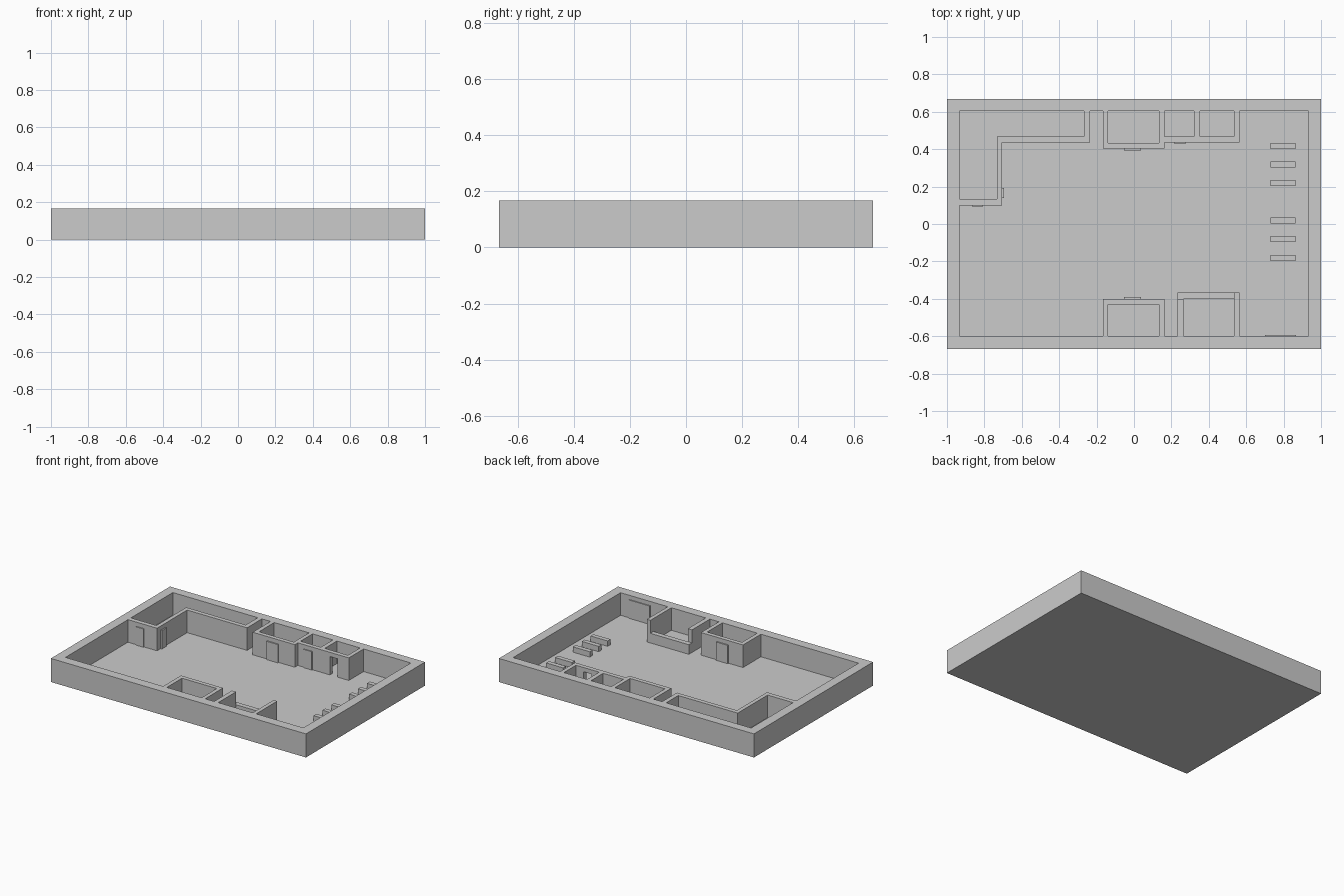
import bpy, bmesh

if "Cube" in bpy.data.objects:
    bpy.data.objects.remove(bpy.data.objects["Cube"])

H, FLOOR, DOOR_H = 0.167, 0.007, 0.137


def prism(name, outline, z0, z1):
    """Extrude a plan outline between two heights."""
    bm = bmesh.new()
    face = bm.faces.new([bm.verts.new((x, y, z0)) for x, y in outline])
    top = bmesh.ops.extrude_face_region(bm, geom=[face])["geom"]
    verts = [v for v in top if isinstance(v, bmesh.types.BMVert)]
    bmesh.ops.translate(bm, verts=verts, vec=(0, 0, z1 - z0))
    bmesh.ops.recalc_face_normals(bm, faces=bm.faces)
    mesh = bpy.data.meshes.new(name)
    bm.to_mesh(mesh)
    bm.free()
    obj = bpy.data.objects.new(name, mesh)
    bpy.context.collection.objects.link(obj)
    return obj


def box(name, x0, x1, y0, y1, z0, z1):
    return prism(name, [(x0, y0), (x1, y0), (x1, y1), (x0, y1)], z0, z1)


building = box("building_shell", -1, 1, -0.667, 0.667, 0, H)


def carve(cutter):
    mod = building.modifiers.new(cutter.name, "BOOLEAN")
    mod.operation = "DIFFERENCE"
    mod.solver = "EXACT"
    mod.object = cutter
    cutter.hide_render = True
    cutter.hide_set(True)
    bpy.context.view_layer.objects.active = building
    bpy.ops.object.modifier_apply(modifier=mod.name)
    bpy.data.objects.remove(cutter)


# Main hall, outlined around the room walls and the open service booth
hall = [(-0.933, -0.6), (-0.167, -0.6), (-0.167, -0.4), (0.163, -0.4),
        (0.163, -0.6), (0.233, -0.6), (0.233, -0.4), (0.265, -0.4),
        (0.265, -0.6), (0.535, -0.6), (0.535, -0.365), (0.563, -0.365),
        (0.563, -0.6), (0.933, -0.6), (0.933, 0.603), (0.563, 0.603),
        (0.563, 0.437), (0.163, 0.437), (0.163, 0.403), (-0.167, 0.403),
        (-0.167, 0.603), (-0.235, 0.603), (-0.235, 0.437), (-0.705, 0.437),
        (-0.705, 0.1), (-0.933, 0.1)]
carve(prism("hall_cutter", hall, FLOOR, 0.3))

# Enclosed rooms
corner_room = [(-0.933, 0.133), (-0.733, 0.133), (-0.733, 0.468),
               (-0.267, 0.468), (-0.267, 0.603), (-0.933, 0.603)]
carve(prism("corner_room_cutter", corner_room, FLOOR, 0.3))
for x0, x1, y0, y1 in [(-0.138, 0.135, 0.433, 0.603), (0.163, 0.322, 0.468, 0.603),
                       (0.353, 0.535, 0.468, 0.603), (-0.138, 0.135, -0.6, -0.43)]:
    carve(box("room_cutter", x0, x1, y0, y1, FLOOR, 0.3))

# Open doorway of the small back room
carve(box("doorway_cutter", 0.415, 0.475, 0.42, 0.49, FLOOR, DOOR_H))

# Booth counter
box("counter", 0.233, 0.535, -0.4, -0.365, FLOOR, 0.075)

# Closed doors standing slightly proud of the walls
for x0, x1, y0, y1 in [(-0.866, -0.807, 0.093, 0.1), (-0.705, -0.695, 0.14, 0.193),
                       (-0.053, 0.037, 0.394, 0.403), (0.213, 0.277, 0.43, 0.437),
                       (-0.053, 0.037, -0.4, -0.391), (0.7, 0.865, -0.6, -0.593)]:
    box("door", x0, x1, y0, y1, FLOOR, DOOR_H)

# Two groups of benches
for start in (0.402, 0.003):
    for i in range(3):
        y = start - 0.1 * i
        box("bench", 0.73, 0.863, y, y + 0.032, FLOOR, 0.045)
